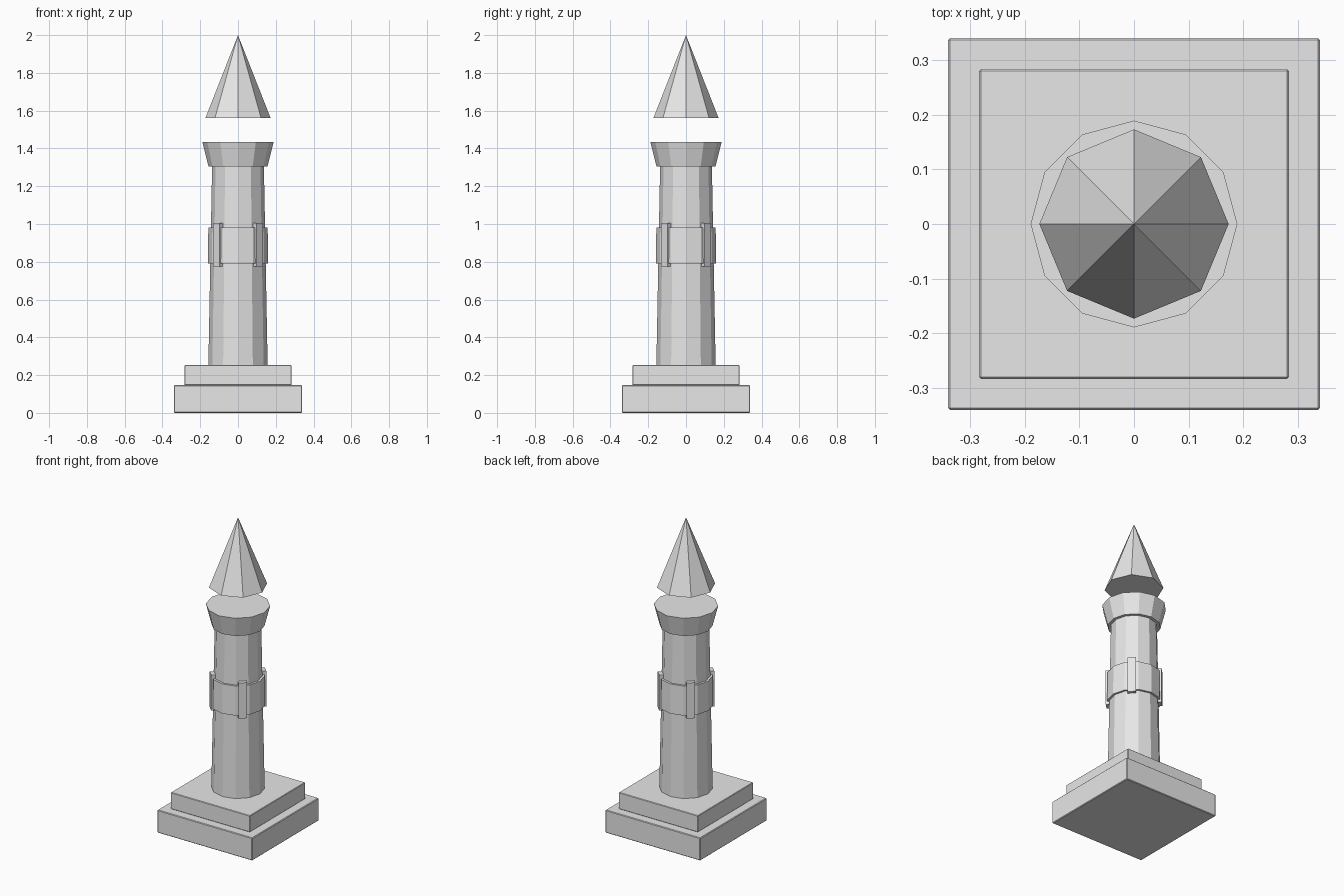
import bpy, math

if "Cube" in bpy.data.objects:
    bpy.data.objects.remove(bpy.data.objects["Cube"])

grey = bpy.data.materials.new("light_grey")
grey.diffuse_color = (0.8, 0.8, 0.8, 1)
grey.use_nodes = True
grey.node_tree.nodes["Principled BSDF"].inputs["Base Color"].default_value = grey.diffuse_color


def finish(obj, name):
    obj.name = name
    obj.data.materials.append(grey)
    return obj


def frustum(name, sides, r_bottom, r_top, z0, z1):
    """Flat-sided tapered drum with a corner on each axis."""
    bpy.ops.mesh.primitive_cone_add(vertices=sides, radius1=r_bottom, radius2=r_top,
                                    depth=z1 - z0, location=(0, 0, (z0 + z1) / 2))
    return finish(bpy.context.object, name)


def block(name, size, loc, turn=0.0, bevel=0.0):
    bpy.ops.mesh.primitive_cube_add(size=1, location=loc, rotation=(0, 0, turn))
    obj = bpy.context.object
    obj.scale = size
    bpy.ops.object.transform_apply(location=False, rotation=False, scale=True)
    if bevel:
        mod = obj.modifiers.new("edge_bevel", 'BEVEL')
        mod.width, mod.segments = bevel, 1
    return finish(obj, name)


# Stepped square base
block("base_slab", (0.68, 0.68, 0.147), (0, 0, 0.0735), bevel=0.004)
block("base_step", (0.566, 0.566, 0.107), (0, 0, 0.2005), bevel=0.003)

# Tapered shaft, flared capital and floating spire
frustum("shaft", 12, 0.157, 0.137, 0.25, 1.31)
frustum("capital", 12, 0.156, 0.189, 1.305, 1.435)
frustum("spire", 8, 0.173, 0.0, 1.56, 2.0)

# Collar band with four diagonal clasps
frustum("band", 12, 0.16, 0.157, 0.792, 0.982)
for i in range(4):
    a = math.radians(45 + 90 * i)
    r = 0.144
    block(f"clasp_{i + 1}", (0.04, 0.05, 0.23),
          (r * math.cos(a), r * math.sin(a), 0.89), turn=a)
